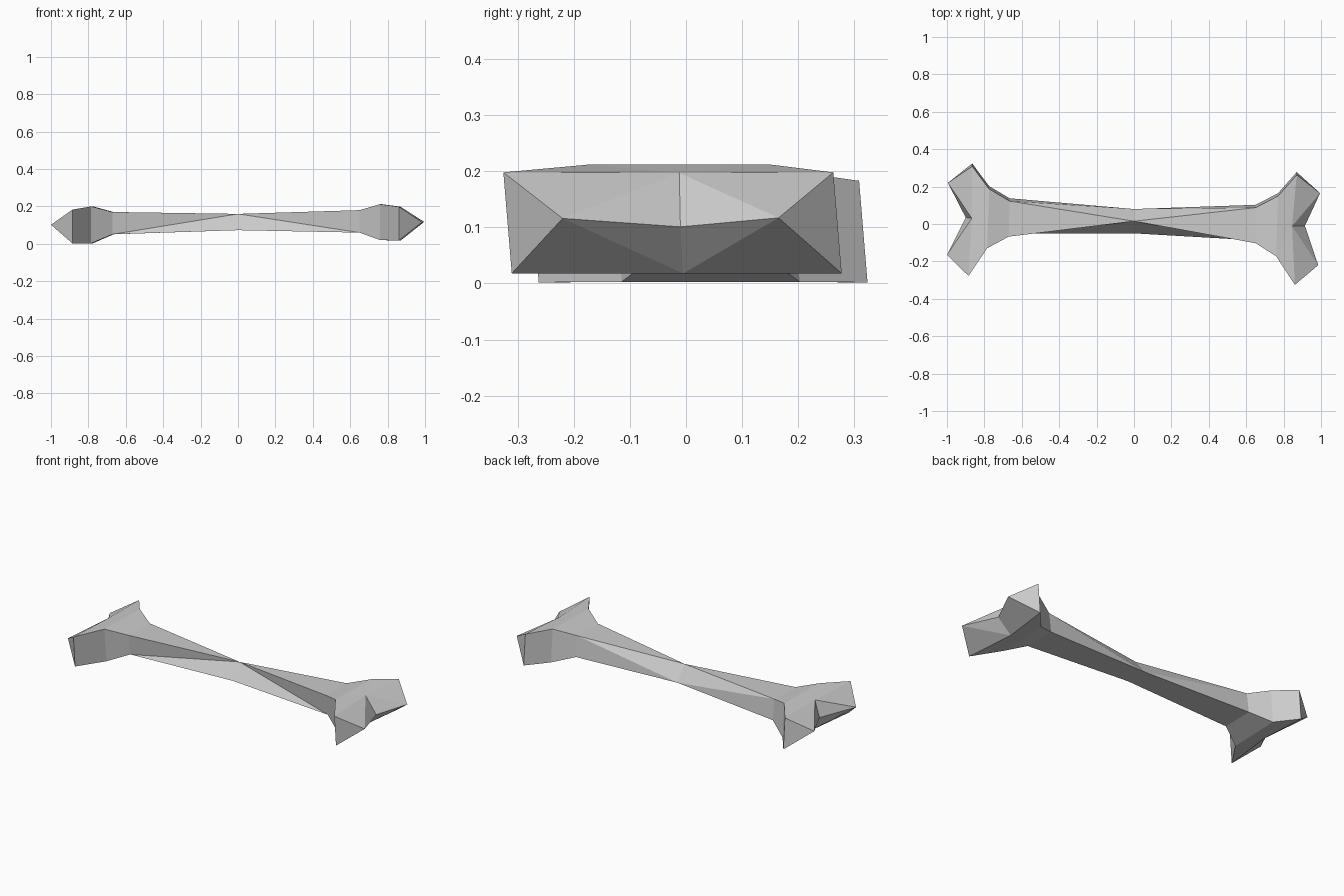
import bpy
import bmesh

cube = bpy.data.objects.get("Cube")
if cube:
    bpy.data.objects.remove(cube)

LEAN = 0.0075  # every cross-section leans slightly toward the front at its top

mat = bpy.data.materials.new("bone_grey")
mat.use_nodes = True
grey = (0.6, 0.6, 0.6, 1.0)
mat.diffuse_color = grey
mat.node_tree.nodes["Principled BSDF"].inputs["Base Color"].default_value = grey

bm = bmesh.new()


def ring(front, back, bottom, top):
    """Four corners: front top, back top, back bottom, front bottom."""
    (xf, yf), (xb, yb) = front, back
    return [bm.verts.new(p) for p in (
        (xf, yf - LEAN, top), (xb, yb - LEAN, top),
        (xb, yb + LEAN, bottom), (xf, yf + LEAN, bottom))]


def faces(*groups):
    for g in groups:
        bm.faces.new(g)


# Narrow triangular waist in the middle of the shaft
waist_top = bm.verts.new((0, 0.015, 0.16))
waist_front = bm.verts.new((0, -0.05, 0.073))
waist_back = bm.verts.new((0, 0.08, 0.073))


def half_bone(neck, flare, rim, notch, tips):
    n, f, r = ring(*neck), ring(*flare), ring(*rim)
    top, mid, low = (bm.verts.new(p) for p in notch)
    tip_f, tip_b = (bm.verts.new(p) for p in tips)

    # Shaft from the waist to the neck
    faces((n[0], n[1], waist_top), (n[0], n[3], waist_top),
          (n[3], waist_front, waist_top), (n[1], waist_back, waist_top),
          (n[1], n[2], waist_back), (n[3], n[2], waist_back),
          (n[3], waist_back, waist_front))
    # Neck widening into the knuckles
    for i in range(4):
        j = (i + 1) % 4
        faces((n[i], n[j], f[j], f[i]))
    # Knuckle walls, with the rim bent at the notch
    faces((f[0], f[3], r[3], r[0]), (f[1], f[2], r[2], r[1]),
          (f[0], r[0], top), (f[0], top, f[1]), (f[1], top, r[1]),
          (f[3], r[3], low), (f[3], low, f[2]), (f[2], low, r[2]))
    # Two pointed knuckles with the notch between
    for tip, t, b in ((tip_f, r[0], r[3]), (tip_b, r[1], r[2])):
        faces((t, b, tip), (t, top, tip), (top, mid, tip),
              (mid, low, tip), (low, b, tip))


# Left end (+x)
half_bone(
    neck=((0.65, -0.095), (0.65, 0.095), 0.06, 0.18),
    flare=((0.76, -0.165), (0.77, 0.157), 0.02, 0.212),
    rim=((0.86, -0.318), (0.87, 0.27), 0.018, 0.198),
    notch=((0.845, -0.012, 0.197), (0.914, -0.01, 0.101), (0.835, -0.005, 0.018)),
    tips=((0.985, -0.22, 0.116), (0.995, 0.165, 0.117)))

# Right end (-x)
half_bone(
    neck=((-0.67, -0.06), (-0.665, 0.13), 0.051, 0.17),
    flare=((-0.785, -0.122), (-0.775, 0.195), 0.003, 0.2),
    rim=((-0.885, -0.27), (-0.865, 0.316), 0.002, 0.183),
    notch=((-0.867, 0.03, 0.184), (-0.9, 0.035, 0.09), (-0.85, 0.04, 0.003)),
    tips=((-1.0, -0.165, 0.102), (-0.995, 0.22, 0.105)))

bmesh.ops.recalc_face_normals(bm, faces=bm.faces)
mesh = bpy.data.meshes.new("bone")
bm.to_mesh(mesh)
bm.free()
mesh.materials.append(mat)
bone = bpy.data.objects.new("bone", mesh)
bpy.context.collection.objects.link(bone)
